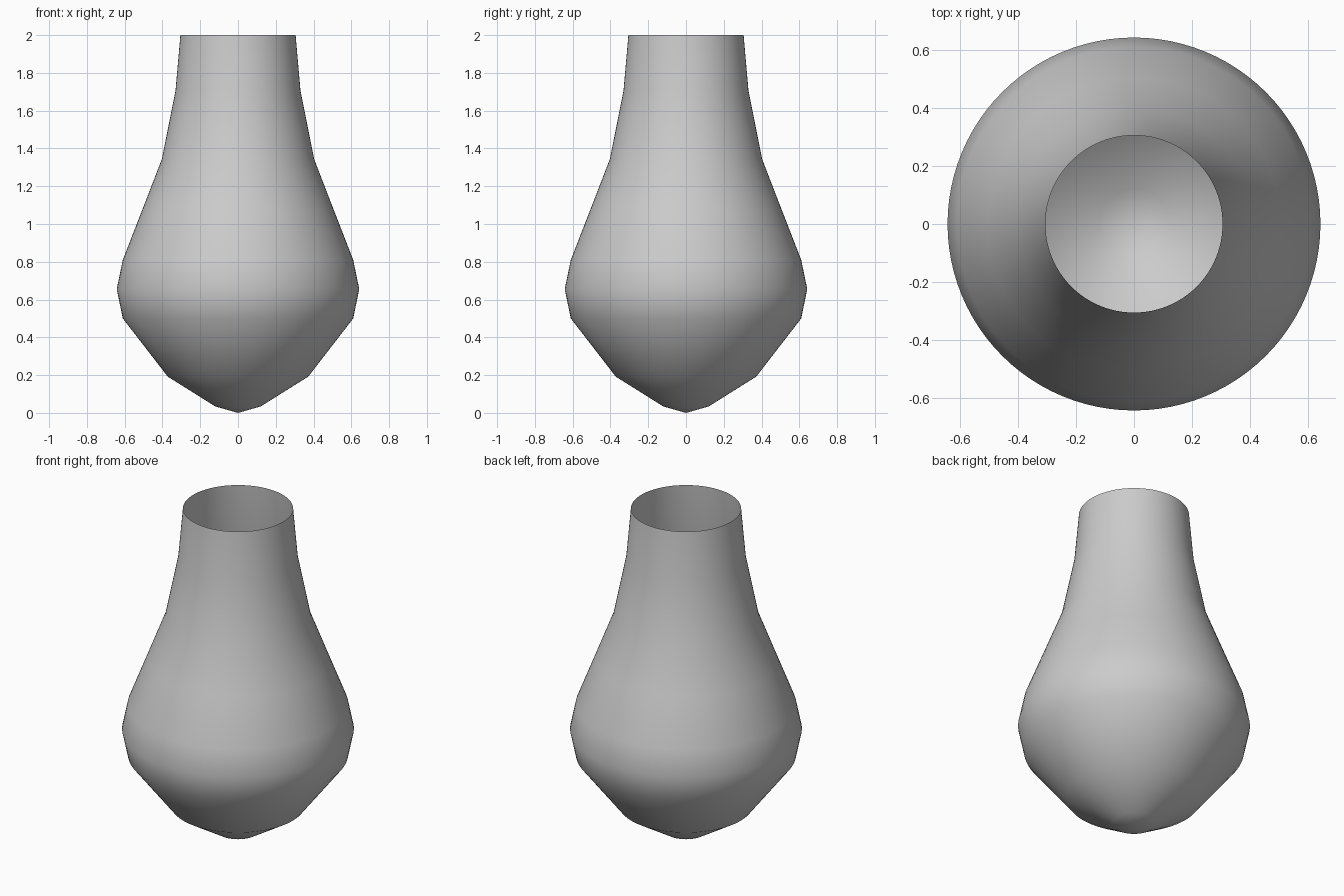
import bpy, bmesh, math

if "Cube" in bpy.data.objects:
    bpy.data.objects.remove(bpy.data.objects["Cube"])

# Half profile of the vase (radius, height), from bottom tip to open rim
PROFILE = [(0, 0), (0.12, 0.034), (0.372, 0.192), (0.61, 0.5), (0.642, 0.655),
           (0.61, 0.81), (0.505, 1.08), (0.403, 1.344), (0.331, 1.704), (0.305, 2.0)]
SIDES = 96

bm = bmesh.new()
verts = [bm.verts.new((r, 0, z)) for r, z in PROFILE]
edges = [bm.edges.new(pair) for pair in zip(verts, verts[1:])]

# Revolve the profile into a thin open shell
bmesh.ops.spin(bm, geom=verts + edges, cent=(0, 0, 0), axis=(0, 0, 1),
               angle=math.tau, steps=SIDES, use_merge=False)
bmesh.ops.remove_doubles(bm, verts=bm.verts, dist=0.0005)
bmesh.ops.recalc_face_normals(bm, faces=bm.faces)

# Make sure the shell faces outward
side = max(bm.faces, key=lambda f: f.calc_center_median().xy.length)
if side.normal.xy.dot(side.calc_center_median().xy) < 0:
    bmesh.ops.reverse_faces(bm, faces=bm.faces)
for f in bm.faces:
    f.smooth = True

mesh = bpy.data.meshes.new("vase")
bm.to_mesh(mesh)
bm.free()
vase = bpy.data.objects.new("vase", mesh)
bpy.context.collection.objects.link(vase)
